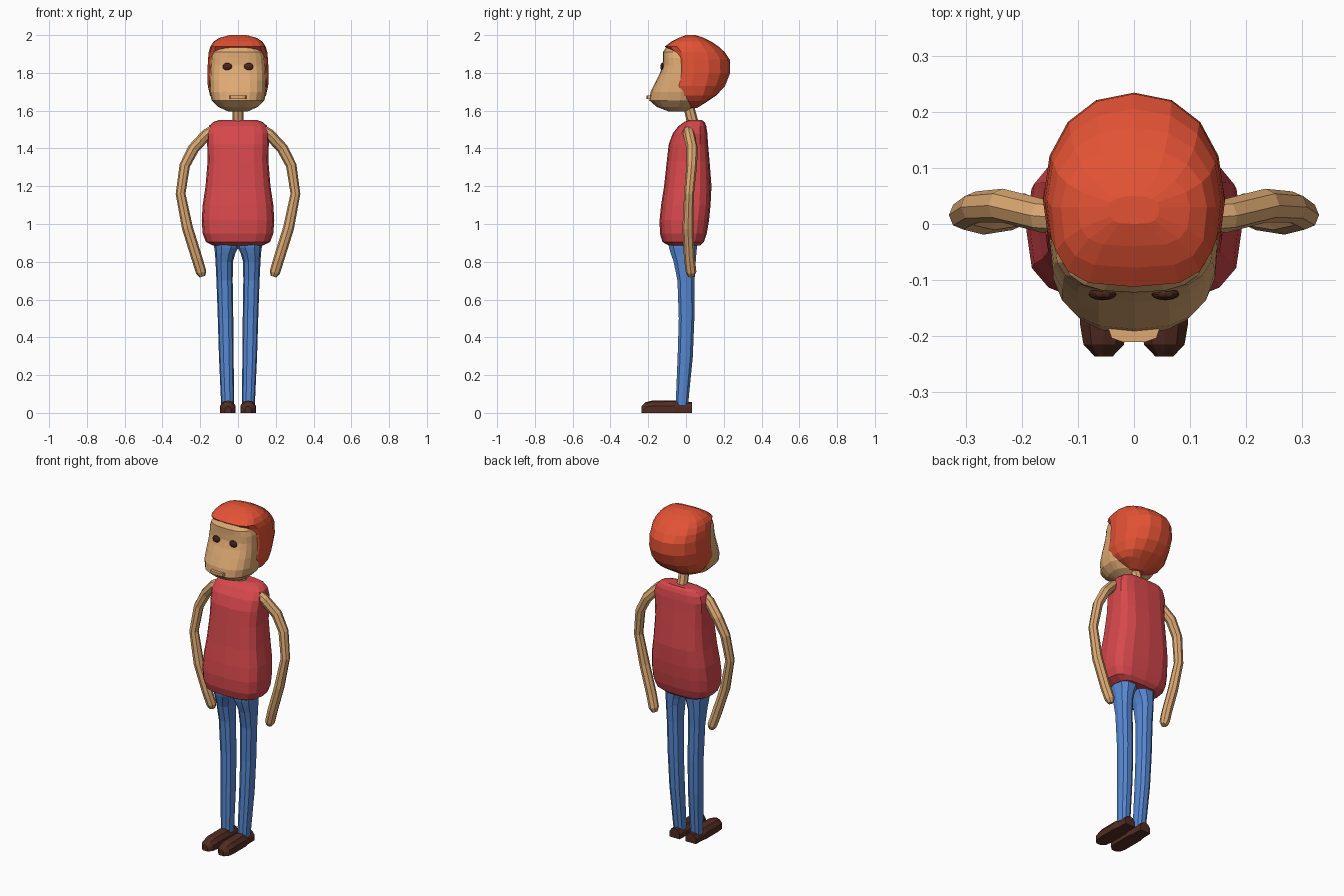
import bpy, bmesh, math
from mathutils import Vector

if "Cube" in bpy.data.objects:
    bpy.data.objects.remove(bpy.data.objects["Cube"])


def material(name, rgb):
    m = bpy.data.materials.new(name)
    lin = [((c / 255 + 0.055) / 1.055) ** 2.4 for c in rgb]
    m.diffuse_color = (*lin, 1)
    m.use_nodes = True
    m.node_tree.nodes["Principled BSDF"].inputs["Base Color"].default_value = m.diffuse_color
    return m


HAIR = material("orange red hair", (226, 82, 52))
SKIN = material("tan skin", (222, 170, 115))
SHIRT = material("red shirt", (214, 72, 76))
JEANS = material("blue jeans", (86, 136, 210))
SHOE = material("dark brown shoe", (82, 44, 34))
EYE = material("eye brown", (72, 36, 28))


def skin_rings(name, rings, mat, mirror=False):
    """Join rings of points into a closed flat-faced surface."""
    bm = bmesh.new()
    vr = [[bm.verts.new(p) for p in r] for r in rings]
    n = len(vr[0])
    for a, b in zip(vr, vr[1:]):
        for i in range(n):
            j = (i + 1) % n
            bm.faces.new((a[i], a[j], b[j], b[i]))
    bm.faces.new(vr[0])
    bm.faces.new(vr[-1])
    bmesh.ops.recalc_face_normals(bm, faces=bm.faces)
    me = bpy.data.meshes.new(name)
    bm.to_mesh(me)
    bm.free()
    me.materials.append(mat)
    ob = bpy.data.objects.new(name, me)
    bpy.context.collection.objects.link(ob)
    if mirror:
        ob.modifiers.new("mirror", "MIRROR").use_mirror_merge = False
    return ob


def body_ring(z, cx, yf, yc, yb, hw, n, pf, pb):
    """Superellipse at height z with its own front and back depth and squareness."""
    pts = []
    for i in range(n):
        a = 2 * math.pi * i / n
        c, s = math.cos(a), math.sin(a)
        e = 2 / (pf if s < 0 else pb)
        x = math.copysign(abs(c) ** e, c) * hw
        y = abs(s) ** e * ((yf - yc) if s < 0 else (yb - yc))
        pts.append((cx + x, yc + y, z))
    return pts


def tube(name, path, mat, n=8, mirror=False):
    """Tube through (x, y, z, radius) points."""
    pts = [Vector(p[:3]) for p in path]
    rings = []
    for i, p in enumerate(pts):
        t = (pts[min(i + 1, len(pts) - 1)] - pts[max(i - 1, 0)]).normalized()
        u = Vector((0, 1, 0)).cross(t).normalized()
        v = t.cross(u)
        r = path[i][3]
        rings.append([p + r * (math.cos(k * math.tau / n) * u + math.sin(k * math.tau / n) * v)
                      for k in range(n)])
    return skin_rings(name, rings, mat, mirror)


# face: height, front, centre, back, half width
face = [(1.595, -.09, -.05, 0, .05), (1.62, -.155, -.04, .04, .105), (1.655, -.195, -.03, .06, .14),
        (1.70, -.187, -.03, .08, .15), (1.76, -.158, -.03, .1, .15), (1.80, -.138, -.03, .1, .148),
        (1.84, -.124, -.03, .1, .145), (1.88, -.122, -.03, .1, .142), (1.91, -.122, -.03, .08, .132),
        (1.935, -.104, -.03, .05, .10)]
skin_rings("face", [body_ring(z, 0, f, c, b, w, 20, 2.7, 2) for z, f, c, b, w in face], SKIN)

# hair wraps the back, sides and top of the head
hair = [(1.615, .0, .03, .06, .05), (1.65, -.01, .05, .115, .125), (1.68, -.055, .04, .16, .148),
        (1.73, -.088, .03, .206, .16), (1.80, -.06, .04, .234, .162), (1.87, -.062, .04, .232, .159),
        (1.91, -.08, .04, .205, .155), (1.94, -.112, .03, .172, .146), (1.965, -.078, .03, .135, .13),
        (1.985, -.04, .03, .095, .10), (2.0, .0, .03, .05, .045)]
skin_rings("hair", [body_ring(z, 0, f, c, b, w, 16, 3.2, 2.2) for z, f, c, b, w in hair], HAIR)

# eyes and mouth
bpy.ops.mesh.primitive_uv_sphere_add(segments=12, ring_count=6, radius=1)
eye = bpy.context.object
eye.name = "eyes"
for v in eye.data.vertices:
    v.co = (v.co.x * .025 + .056, v.co.y * .011 - .125, v.co.z * .02 + 1.833)
eye.data.materials.append(EYE)
eye.modifiers.new("mirror", "MIRROR").use_mirror_merge = False
skin_rings("mouth", [body_ring(z, 0, -.211, -.185, -.15, .046, 10, 3, 3) for z in (1.663, 1.679)], SKIN)

# neck
tube("neck", [(0, .045, 1.5, .031), (0, .02, 1.6, .029), (0, 0, 1.68, .029)], SKIN)

# shirt
shirt = [(.885, -.09, -.01, .075, .13), (.905, -.125, -.01, .095, .17), (.95, -.138, -.01, .11, .187),
         (1.02, -.14, -.01, .122, .192), (1.10, -.132, 0, .13, .187), (1.20, -.116, 0, .135, .172),
         (1.33, -.102, .01, .125, .161), (1.42, -.092, .02, .117, .163), (1.48, -.07, .03, .113, .165),
         (1.52, -.038, .035, .107, .153), (1.54, -.01, .045, .098, .13), (1.55, .015, .05, .085, .10)]
skin_rings("shirt", [body_ring(z, 0, f, c, b, w, 16, 3, 3.2) for z, f, c, b, w in shirt], SHIRT)

# arms
tube("arms", [(.10, .01, 1.51, .03), (.165, .015, 1.475, .03), (.235, .033, 1.40, .03),
              (.282, .03, 1.31, .028), (.304, .016, 1.16, .026), (.268, .01, .98, .029),
              (.218, .018, .82, .029), (.195, .027, .745, .028), (.188, .028, .722, .016)],
     SKIN, 8, True)

# trouser legs: height, centre x, centre y, half width, half depth
legs = [(.04, .055, -.022, .034, .034), (.3, .062, -.004, .039, .042), (.5, .066, .003, .041, .043),
        (.7, .071, .0, .043, .047), (.8, .073, -.007, .046, .061), (.845, .068, -.013, .054, .071),
        (.875, .062, -.016, .064, .077), (.92, .062, -.018, .064, .08)]
skin_rings("trouser_legs", [body_ring(z, x, y - d, y, y + d, w, 10, 2.4, 2.4)
                            for z, x, y, w, d in legs], JEANS, True)

# shoes: position along y, half width, height
outline = [(-1, 0), (-1, .55), (-.6, .9), (0, 1), (.6, .9), (1, .55), (1, 0)]
stations = [(-.236, .016, .035), (-.215, .036, .056), (-.18, .042, .065), (-.06, .042, .066),
            (-.03, .036, .06), (.032, .034, .057)]
skin_rings("shoes", [[(.054 + px * w, y, pz * h) for px, pz in outline] for y, w, h in stations],
           SHOE, True)
